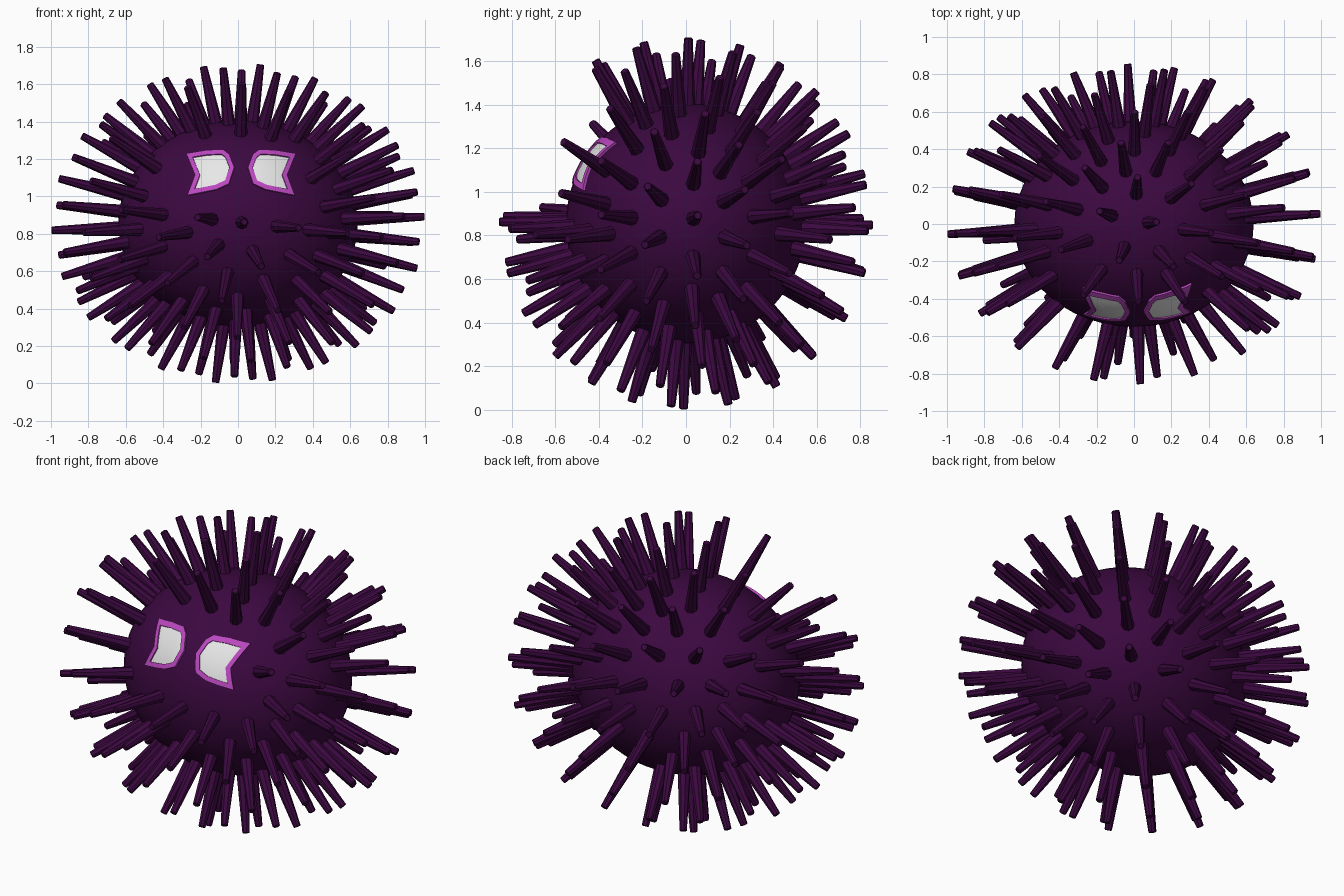
import bpy, bmesh, math, random
from mathutils import Vector, Quaternion

if "Cube" in bpy.data.objects:
    bpy.data.objects.remove(bpy.data.objects["Cube"])

CENTER = Vector((0, 0, 0.855))
BODY = Vector((0.64, 0.55, 0.55))      # body half-axes
TIPS = Vector((1.0, 0.857, 0.857))     # half-axes of the shell the spine tips touch


def material(name, rgb):
    m = bpy.data.materials.new(name)
    m.diffuse_color = (*rgb, 1)
    m.use_nodes = True
    m.node_tree.nodes["Principled BSDF"].inputs["Base Color"].default_value = m.diffuse_color
    return m


purple = material("dark purple", (0.044, 0.0025, 0.051))
magenta = material("magenta", (0.50, 0.065, 0.53))
white = material("white", (0.80, 0.80, 0.80))


def make_object(name, bm, mat, smooth=None):
    bmesh.ops.recalc_face_normals(bm, faces=bm.faces)
    me = bpy.data.meshes.new(name)
    bm.to_mesh(me)
    bm.free()
    me.materials.append(mat)
    ob = bpy.data.objects.new(name, me)
    bpy.context.collection.objects.link(ob)
    if smooth:
        bpy.ops.object.select_all(action='DESELECT')
        ob.select_set(True)
        bpy.context.view_layer.objects.active = ob
        bpy.ops.object.shade_smooth_by_angle(angle=math.radians(smooth))
    return ob


def on_shell(d, axes):
    return CENTER + Vector((d.x * axes.x, d.y * axes.y, d.z * axes.z))


# Body: a smooth, slightly wide ball
bm = bmesh.new()
bmesh.ops.create_uvsphere(bm, u_segments=48, v_segments=32, radius=1)
for v in bm.verts:
    v.co = on_shell(v.co, BODY)
make_object("body", bm, purple, 40)

# Spine directions: the points of a subdivided icosahedron
bm = bmesh.new()
bmesh.ops.create_icosphere(bm, subdivisions=3, radius=1)
lattice = [v.co.normalized() for v in bm.verts]
poles = [v.co.normalized() for v in bm.verts if len(v.link_edges) == 5]
bm.free()

# Measured tips on the outline of each view (unit circle), and spines facing the viewer
EDGE = {(0, 2): [(.126, .98), (-.18, .97), (.415, .90), (.99, .044), (.956, .194), (.96, -.106),
                 (-.97, .113), (-.999, -.04)],
        (1, 2): [(0, .985), (.075, .975), (.29, .957), (-.22, .968), (-.46, .87), (.53, .84),
                 (.96, -.26), (.86, -.51), (.69, -.72)],
        (0, 1): [(-.016, 1), (-.315, .935), (.435, .90), (.97, -.205), (.89, -.435),
                 (-.625, -.76), (-.82, -.56), (-.21, -.955)]}
FACING = [Vector(p).normalized() for p in (
    (.1, .02, 1), (-.16, .08, .98), (.02, .27, .96), (.3, .1, .95), (.16, -.24, .96), (-.1, -.21, .97),
    (-.4, -.91, -.065), (.4, -.91, -.08), (-.16, -.97, -.18), (.17, -.95, -.235),
    (1, .045, .03), (.97, -.19, .165), (.97, -.2, -.12), (.97, .057, -.22))]
FRONT = Vector((.01, -1, .01)).normalized()


def misfit(q):
    pts = [q @ p for p in lattice]
    total = 2 * min(0.02, min((p - FRONT).length_squared for p in pts)) / 0.02
    for o in FACING:
        total += min(0.02, 2 - 2 * max(p.dot(o) for p in pts)) / 0.02
    for (i, j), obs in EDGE.items():
        flat = [(p[i], p[j]) for p in pts if p[i] ** 2 + p[j] ** 2 > 0.75]
        for a, b in obs:
            total += min(0.004, min((x - a) ** 2 + (y - b) ** 2 for x, y in flat)) / 0.004
    return total


# Turn the lattice to the measured tips: one point faces front, then refine
reps = {round(max(p.dot(c) for c in poles), 2): p for p in lattice}
tries = []
for p in reps.values():
    start = p.rotation_difference(FRONT)
    for k in range(144):
        q = Quaternion(FRONT, math.radians(2.5 * k)) @ start
        tries.append((misfit(q), k, q))
tries.sort(key=lambda t: t[0])
random.seed(1)
best = None
for cost, _, q in tries[:8]:
    for n in range(130):
        axis = Vector([random.gauss(0, 1) for _ in range(3)]).normalized()
        q2 = Quaternion(axis, random.gauss(0, 0.05 * (1 - n / 150))) @ q
        c2 = misfit(q2)
        if c2 < cost:
            cost, q = c2, q2
    if best is None or cost < best[0]:
        best = (cost, q)
turn = best[1]

# Spines: tapered blunt rods, leaving the face bare
SIDES = 8
bm = bmesh.new()
for p in lattice:
    d = turn @ p
    if d.y < 0 and abs(d.x) < 0.58 and 0.08 < d.z < 0.79:
        continue
    base, tip = on_shell(d, BODY * 0.96), on_shell(d, TIPS)
    axis = (tip - base).normalized()
    side = axis.orthogonal().normalized()
    up = axis.cross(side)
    rings = []
    for p, rad in ((base, 0.036), (tip - axis * 0.004, 0.020), (tip, 0.016)):
        rings.append([bm.verts.new(p + rad * (side * math.cos(t) + up * math.sin(t)))
                      for t in (2 * math.pi * k / SIDES for k in range(SIDES))])
    for lo, hi in zip(rings, rings[1:]):
        for k in range(SIDES):
            n = (k + 1) % SIDES
            bm.faces.new((lo[k], lo[n], hi[n], hi[k]))
    bm.faces.new(rings[-1])
    bm.faces.new(rings[0][::-1])
make_object("spines", bm, purple, 30)

# Eye outline seen from the front (x, z), measured from the mid line of the face
OUTLINE = [(0.036, 1.150), (0.062, 1.218), (0.095, 1.243), (0.180, 1.240), (0.288, 1.222),
           (0.242, 1.110), (0.282, 1.004), (0.130, 1.034), (0.064, 1.064)]
MID, FACE_X = Vector((0.145, 1.135)), 0.016


def inset(points, width):
    """Move every edge of a clockwise outline inwards by the same width."""
    out = []
    for k, p in enumerate(points):
        a = (p - points[k - 1]).normalized()
        b = (points[(k + 1) % len(points)] - p).normalized()
        na, nb = Vector((a.y, -a.x)), Vector((b.y, -b.x))
        out.append(p + (na + nb) * (width / (1 + na.dot(nb))))
    return out


def loft_on_body(bm, side, steps):
    """Bridge outlines, each laid on the body at its own lift."""
    rings = []
    for points, lift in steps:
        ring = []
        for p, q in zip(points, points[1:] + points[:1]):
            for t in (0, 0.25, 0.5, 0.75):
                x, z = p.lerp(q, t)
                dx, dz = (FACE_X + side * x) / BODY.x, (z - CENTER.z) / BODY.z
                d = Vector((dx, -math.sqrt(1 - dx * dx - dz * dz), dz))
                ring.append(bm.verts.new(on_shell(d, BODY) + d * lift))
        rings.append(ring)
    for a, b in zip(rings, rings[1:]):
        for k in range(len(a)):
            n = (k + 1) % len(a)
            bm.faces.new((a[k], a[n], b[n], b[k]))
    return rings


outer = [Vector(p) for p in OUTLINE]
inner = inset(outer, 0.024)
for label, side in (("right", 1), ("left", -1)):
    # Raised rim around the eye
    bm = bmesh.new()
    loft_on_body(bm, side, [(outer, -0.004), (outer, 0.012), (inner, 0.012), (inner, -0.004)])
    make_object(label + "_eye_rim", bm, magenta)
    # White of the eye
    bm = bmesh.new()
    steps = [(inset(outer, 0.022), 0.005)]
    steps += [([MID.lerp(p, s) for p in inner], 0.006) for s in (0.7, 0.4, 0.05)]
    rings = loft_on_body(bm, side, steps)
    bm.faces.new(rings[-1])
    ob = make_object(label + "_eye_white", bm, white, 40)
    # keep the open plate facing forward
    if sum(p.normal.y * p.area for p in ob.data.polygons) > 0:
        ob.data.flip_normals()
